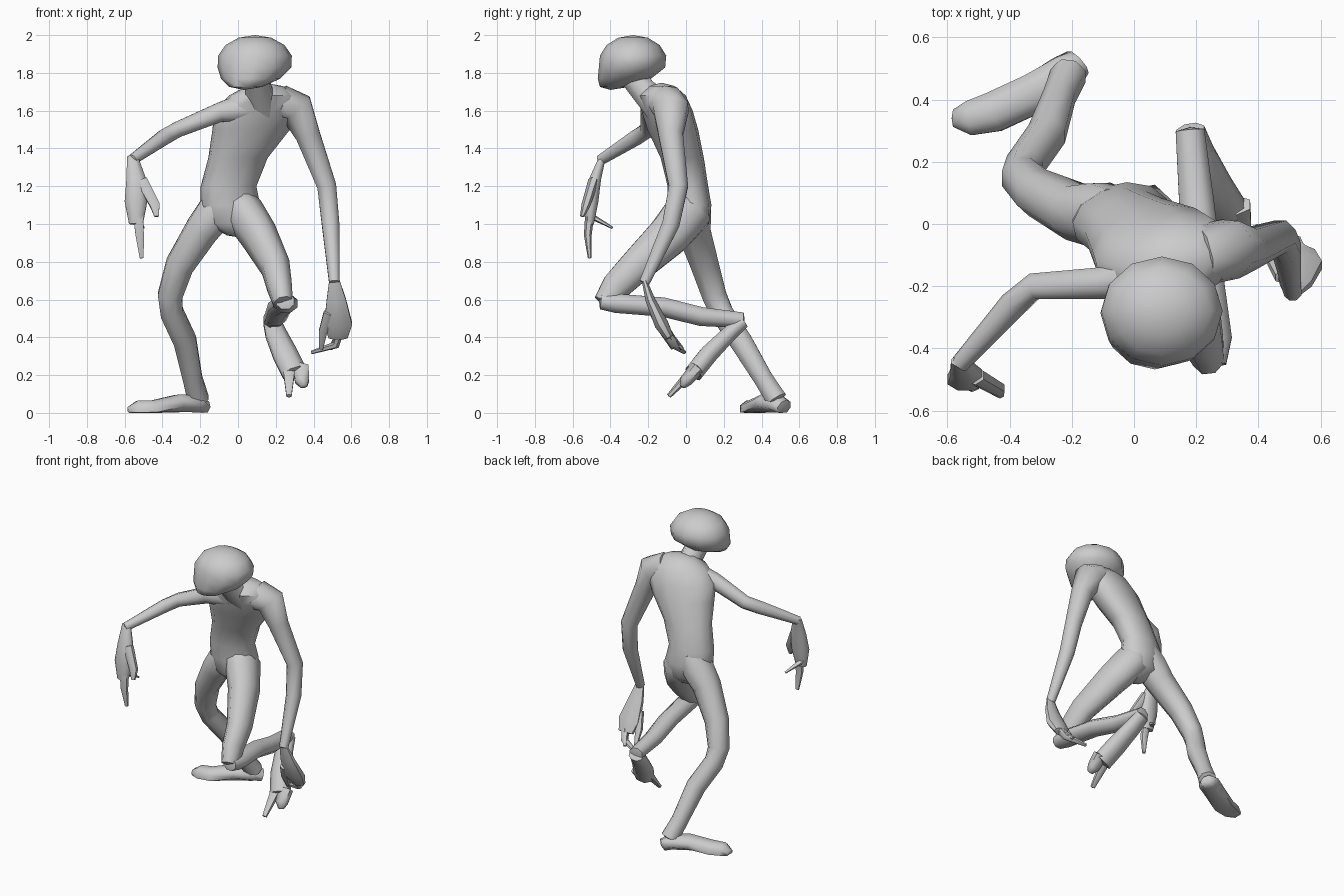
import bpy
import bmesh
import math
from mathutils import Vector

cube = bpy.data.objects.get("Cube")
if cube:
    bpy.data.objects.remove(cube, do_unlink=True)

SIDEWAYS = Vector((1, 0, 0))
FORWARD = Vector((0, 1, 0))
UPWARD = Vector((0, 0, 1))


def finish(bm, name):
    """Turn a bmesh into a named, softly shaded object."""
    bmesh.ops.recalc_face_normals(bm, faces=bm.faces)
    mesh = bpy.data.meshes.new(name)
    bm.to_mesh(mesh)
    bm.free()
    part = bpy.data.objects.new(name, mesh)
    bpy.context.collection.objects.link(part)
    bpy.ops.object.select_all(action="DESELECT")
    part.select_set(True)
    bpy.context.view_layer.objects.active = part
    bpy.ops.object.shade_smooth_by_angle(angle=math.radians(60))


def loft(name, joints, widths, flat=1, across=SIDEWAYS, sides=8, along=None, depth=1):
    """Skin elliptical rings through the joints, resting on the ground if low."""
    bm = bmesh.new()
    centres = [Vector(joint) for joint in joints]
    last = len(centres) - 1
    rings = []
    tips = []
    for i, (centre, width) in enumerate(zip(centres, widths)):
        axis = along or (centres[min(i + 1, last)] - centres[max(i - 1, 0)]).normalized()
        wide = (across - axis * across.dot(axis)).normalized() * width
        thickness = min(width * flat, depth)
        deep = axis.cross(wide).normalized() * thickness
        ring = []
        for k in range(sides):
            angle = math.tau * (k + 0.5) / sides
            point = centre + wide * math.cos(angle) + deep * math.sin(angle)
            point.z = max(point.z, 0)
            ring.append(bm.verts.new(point))
        rings.append(ring)
        if i in (0, last):
            tip = centre + axis * thickness * (0.25 if i else -0.25)
            tip.z = max(tip.z, 0)
            tips.append(bm.verts.new(tip))
    for k in range(sides):
        n = (k + 1) % sides
        for low, high in zip(rings, rings[1:]):
            bm.faces.new((low[k], low[n], high[n], high[k]))
        for ring, tip in zip((rings[0], rings[-1]), tips):
            bm.faces.new((ring[k], ring[n], tip))
    finish(bm, name)


def digit(name, *joints, thick=0.03, across=SIDEWAYS):
    """Finger or toe that keeps its thickness, then narrows to the tip."""
    last = len(joints) - 1
    widths = [thick * (1 - 0.6 * (i / last) ** 2) for i in range(last + 1)]
    loft(name, joints, widths, flat=0.8, across=across, sides=6)


def head(name, centre, radii, chin_shift):
    """Rounded skull whose underside slides forward into a small muzzle."""
    bm = bmesh.new()
    bmesh.ops.create_uvsphere(bm, u_segments=12, v_segments=7, radius=1)
    for vert in bm.verts:
        drop = max(-vert.co.z, 0) ** 2
        scaled = Vector(a * b for a, b in zip(vert.co, radii))
        vert.co = Vector(centre) + scaled + Vector(chin_shift) * drop
    finish(bm, name)


# Torso with the shoulders turned slightly, then neck and head
loft("torso",
     [(0, 0, 0.94), (-0.03, 0.02, 1), (-0.04, 0.02, 1.1), (-0.05, 0.01, 1.2),
      (0, -0.02, 1.35), (0.07, -0.07, 1.5), (0.1, -0.1, 1.6),
      (0.13, -0.13, 1.68), (0.14, -0.13, 1.73)],
     [0.06, 0.14, 0.16, 0.15, 0.16, 0.21, 0.23, 0.18, 0.1],
     flat=0.7, across=Vector((1, 0.22, 0)), sides=12, along=UPWARD, depth=0.13)
loft("neck", [(0.13, -0.13, 1.62), (0.11, -0.22, 1.7), (0.09, -0.3, 1.8)],
     [0.1, 0.075, 0.07])
head("head", centre=(0.09, -0.28, 1.86), radii=(0.2, 0.18, 0.14),
     chin_shift=(-0.06, -0.12, -0.01))

# Raised right arm
loft("right_arm",
     [(0.06, -0.15, 1.62), (-0.1, -0.19, 1.59), (-0.32, -0.2, 1.5),
      (-0.39, -0.26, 1.46), (-0.56, -0.45, 1.34)],
     [0.09, 0.055, 0.045, 0.045, 0.03], across=FORWARD)
loft("right_hand",
     [(-0.56, -0.44, 1.36), (-0.54, -0.48, 1.24), (-0.54, -0.5, 1.12), (-0.54, -0.51, 1)],
     [0.03, 0.055, 0.065, 0.04], flat=0.6)
digit("right_long_finger", (-0.53, -0.51, 1.05), (-0.52, -0.52, 0.94), (-0.51, -0.51, 0.82))
digit("right_back_finger", (-0.56, -0.5, 1.04), (-0.5, -0.39, 0.98), thick=0.02)
digit("right_thumb", (-0.51, -0.49, 1.23), (-0.44, -0.53, 1.1), (-0.43, -0.55, 1.04),
      thick=0.035)

# Hanging left arm
loft("left_arm",
     [(0.22, -0.1, 1.64), (0.31, -0.08, 1.61), (0.37, -0.08, 1.47),
      (0.47, -0.04, 1.2), (0.49, -0.08, 1), (0.51, -0.22, 0.69)],
     [0.1, 0.1, 0.07, 0.055, 0.05, 0.03])
loft("left_hand",
     [(0.51, -0.22, 0.7), (0.52, -0.19, 0.6), (0.53, -0.13, 0.47), (0.53, -0.09, 0.4)],
     [0.03, 0.055, 0.08, 0.055], flat=0.5)
digit("left_long_finger", (0.54, -0.11, 0.44), (0.52, -0.06, 0.36), (0.39, -0.01, 0.32),
      across=FORWARD)
digit("left_short_finger", (0.56, -0.12, 0.45), (0.49, -0.02, 0.34))
digit("left_thumb", (0.48, -0.17, 0.53), (0.45, -0.12, 0.43), (0.44, -0.07, 0.34))

# Standing right leg and its planted foot
loft("right_leg",
     [(-0.06, 0.03, 1.16), (-0.11, 0.03, 1.07), (-0.19, 0.04, 0.97), (-0.31, 0.1, 0.78),
      (-0.36, 0.15, 0.62), (-0.35, 0.19, 0.53), (-0.28, 0.29, 0.38),
      (-0.24, 0.41, 0.18), (-0.21, 0.48, 0.07)],
     [0.09, 0.11, 0.095, 0.08, 0.07, 0.065, 0.065, 0.055, 0.06])
loft("right_foot",
     [(-0.18, 0.52, 0.03), (-0.22, 0.48, 0.05), (-0.32, 0.42, 0.05),
      (-0.45, 0.36, 0.02), (-0.53, 0.34, 0.02), (-0.58, 0.34, 0.01)],
     [0.05, 0.07, 0.07, 0.07, 0.06, 0.03], flat=0.8, across=FORWARD, depth=0.05)

# Lifted left leg, folded at the knee
loft("left_thigh",
     [(-0.01, 0.02, 1.14), (0.03, 0.01, 1.06), (0.11, -0.09, 0.94), (0.2, -0.27, 0.77),
      (0.22, -0.37, 0.67), (0.24, -0.43, 0.58)],
     [0.08, 0.11, 0.1, 0.08, 0.07, 0.055], flat=1.2)
loft("left_shin",
     [(0.25, -0.45, 0.59), (0.25, -0.37, 0.58), (0.22, -0.12, 0.56),
      (0.2, 0.08, 0.51), (0.18, 0.3, 0.49)],
     [0.05, 0.07, 0.065, 0.06, 0.05], flat=0.9, depth=0.055)
loft("left_foot",
     [(0.18, 0.3, 0.48), (0.2, 0.23, 0.42), (0.25, 0.12, 0.31), (0.3, 0.04, 0.21)],
     [0.05, 0.06, 0.07, 0.07], flat=0.75)
digit("left_inner_toe", (0.27, 0.06, 0.25), (0.27, -0.09, 0.09), thick=0.04)
digit("left_outer_toe", (0.33, 0.06, 0.24), (0.34, 0, 0.17), (0.35, -0.02, 0.14), thick=0.05)
